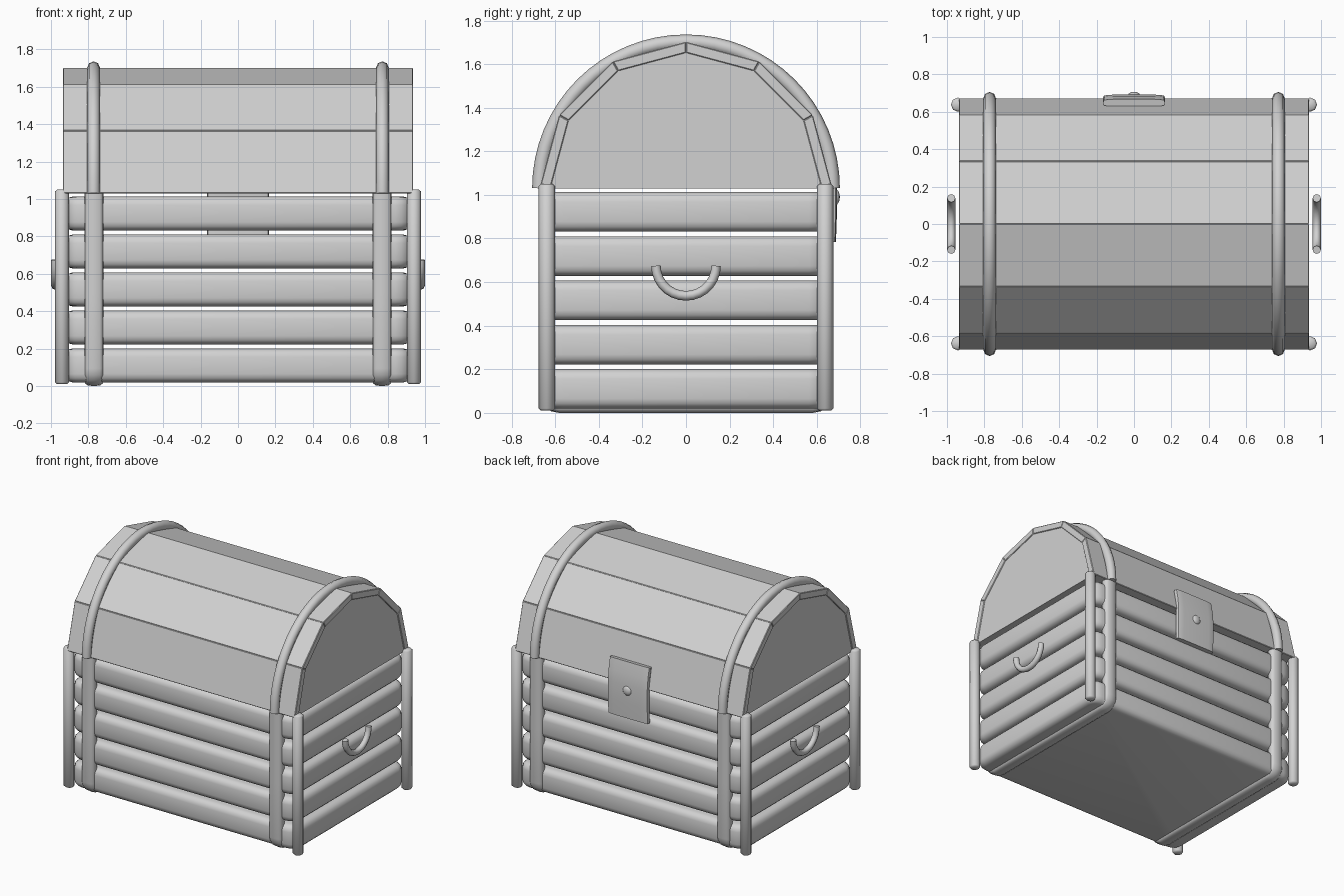
import bpy, bmesh, math
from mathutils import Vector

cube = bpy.data.objects.get("Cube")
if cube:
    bpy.data.objects.remove(cube, do_unlink=True)

grey = bpy.data.materials.new("plain grey")
grey.use_nodes = True
grey.diffuse_color = (0.64, 0.64, 0.64, 1)
grey.node_tree.nodes["Principled BSDF"].inputs["Base Color"].default_value = grey.diffuse_color


def finish(bm, name, smooth=None):
    bmesh.ops.recalc_face_normals(bm, faces=bm.faces)
    mesh = bpy.data.meshes.new(name)
    bm.to_mesh(mesh)
    bm.free()
    mesh.materials.append(grey)
    obj = bpy.data.objects.new(name, mesh)
    bpy.context.collection.objects.link(obj)
    if smooth:
        bpy.ops.object.select_all(action='DESELECT')
        obj.select_set(True)
        bpy.context.view_layer.objects.active = obj
        bpy.ops.object.shade_smooth_by_angle(angle=math.radians(smooth))
    return obj


def sweep(name, path, x, wide, thick, sides=8, power=1.0, smooth=50):
    """Run a rounded section along a path of (y, z) points."""
    bm = bmesh.new()
    pts = [Vector(p) for p in path]
    rings = []
    for i, p in enumerate(pts):
        t = (pts[min(i + 1, len(pts) - 1)] - pts[max(i - 1, 0)]).normalized()
        n = Vector((t.y, -t.x))
        ring = []
        for k in range(sides):
            a = math.tau * k / sides
            c, s = math.cos(a), math.sin(a)
            c = math.copysign(abs(c) ** power, c)
            s = math.copysign(abs(s) ** power, s)
            q = p + n * s * thick
            ring.append(bm.verts.new((x + c * wide, q.x, q.y)))
        rings.append(ring)
    for r0, r1 in zip(rings, rings[1:]):
        for k in range(sides):
            j = (k + 1) % sides
            bm.faces.new((r0[k], r0[j], r1[j], r1[k]))
    bm.faces.new(rings[0])
    bm.faces.new(rings[-1])
    return finish(bm, name, smooth)


def prism(name, outline, x0, x1, bevel=0):
    """Extrude a (y, z) outline along x."""
    bm = bmesh.new()
    face = bm.faces.new([bm.verts.new((x0, y, z)) for y, z in outline])
    out = bmesh.ops.extrude_face_region(bm, geom=[face])
    moved = [v for v in out["geom"] if isinstance(v, bmesh.types.BMVert)]
    bmesh.ops.translate(bm, verts=moved, vec=(x1 - x0, 0, 0))
    if bevel:
        bmesh.ops.bevel(bm, geom=bm.edges[:], offset=bevel, segments=1, affect='EDGES')
    return finish(bm, name)


def arc(radius, cy, cz, start, end, steps):
    return [(cy + radius * math.cos(math.radians(start + (end - start) * i / steps)),
             cz + radius * math.sin(math.radians(start + (end - start) * i / steps)))
            for i in range(steps + 1)]


# Body: five stacked slabs with rounded corners and narrow gaps
for i in range(5):
    z0 = 0.02 + i * 0.203
    bm = bmesh.new()
    bmesh.ops.create_cube(bm, size=1)
    for v in bm.verts:
        v.co = (v.co.x * 1.86, v.co.y * 1.31, z0 + (v.co.z + 0.5) * 0.181)
    upright = [e for e in bm.edges if abs(e.verts[0].co.z - e.verts[1].co.z) > 0.1]
    bmesh.ops.bevel(bm, geom=upright, offset=0.09, segments=4, profile=0.5, affect='EDGES')
    rims = [e for e in bm.edges if abs(e.verts[0].co.z - e.verts[1].co.z) < 0.01]
    bmesh.ops.bevel(bm, geom=rims, offset=0.045, segments=3, profile=0.5, affect='EDGES')
    finish(bm, f"body_slab_{i + 1}", 40)

# Lid: solid core under six flat boards
LID_Z, LID_R = 1.03, 0.672
prism("lid_core", arc(LID_R - 0.012, 0, LID_Z, 0, 180, 6), -0.93, 0.93)
outer = arc(LID_R, 0, LID_Z, 0, 180, 6)
inner = arc(LID_R - 0.05, 0, LID_Z, 0, 180, 6)
for i in range(6):
    prism(f"lid_board_{i + 1}", [outer[i], outer[i + 1], inner[i + 1], inner[i]],
          -0.936, 0.936, 0.004)

# Corner posts
for sx in (-1, 1):
    for sy in (-1, 1):
        bm = bmesh.new()
        bmesh.ops.create_cone(bm, cap_ends=True, segments=8, radius1=0.038,
                              radius2=0.038, depth=1.04)
        bmesh.ops.translate(bm, verts=bm.verts, vec=(sx * 0.941, sy * 0.638, 0.53))
        rims = [e for e in bm.edges if abs(e.verts[0].co.z - e.verts[1].co.z) < 0.01]
        bmesh.ops.bevel(bm, geom=rims, offset=0.01, segments=1, affect='EDGES')
        side = "left" if sx > 0 else "right"
        end = "front" if sy < 0 else "back"
        finish(bm, f"{end}_{side}_post", 50)

# Straps and side handles
body_path = ([(-0.642, 1.03), (-0.642, 0.5)] + arc(0.06, -0.582, 0.095, 180, 270, 4)
             + arc(0.06, 0.582, 0.095, 270, 360, 4) + [(0.642, 0.5), (0.642, 1.03)])
for sx, side in ((-1, "right"), (1, "left")):
    sweep(f"{side}_lid_strap", arc(0.672, 0, LID_Z, 0, 180, 32), sx * 0.772, 0.034, 0.034)
    sweep(f"{side}_body_strap", body_path, sx * 0.77, 0.052, 0.035, 12, 0.7)
    sweep(f"{side}_handle", arc(0.138, 0, 0.675, 180, 360, 14), sx * 0.977, 0.022, 0.022)

# Lock plate and its round stud on the back
sweep("lock_plate", [(0.668, 0.785), (0.672, 0.9), (0.672, 1.03), (0.664, 1.11), (0.648, 1.19)],
      0, 0.166, 0.02, 16, 0.4)
bm = bmesh.new()
bmesh.ops.create_uvsphere(bm, u_segments=16, v_segments=8, radius=0.036)
for v in bm.verts:
    v.co = (v.co.x, v.co.y * 0.55 + 0.686, v.co.z + 0.99)
finish(bm, "lock_stud", 60)
